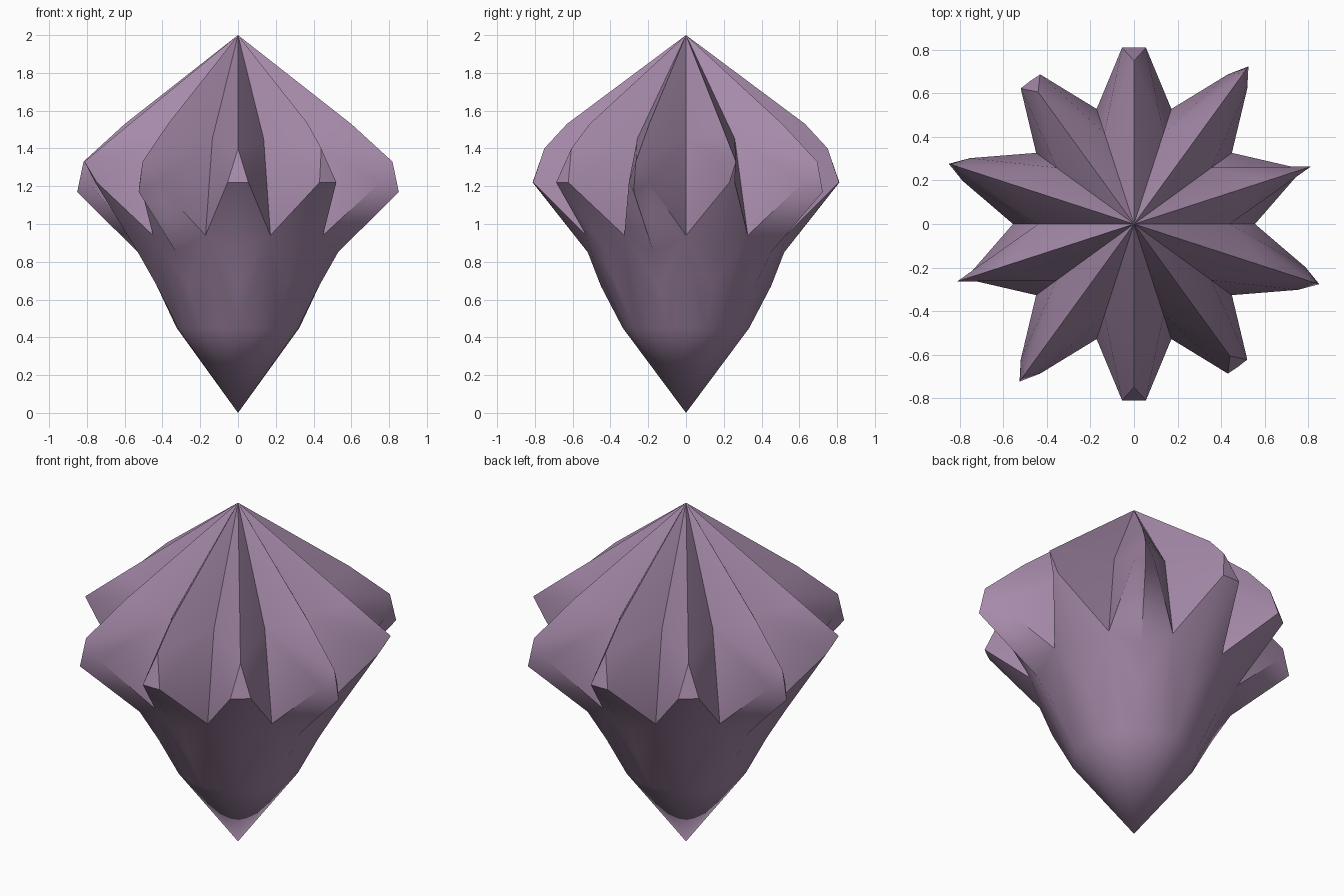
import bpy, bmesh, math

if "Cube" in bpy.data.objects:
    bpy.data.objects.remove(bpy.data.objects["Cube"])

# one flat colour
mat = bpy.data.materials.new("dusty_purple")
mat.diffuse_color = (0.38, 0.255, 0.40, 1)
mat.use_nodes = True
mat.node_tree.nodes["Principled BSDF"].inputs["Base Color"].default_value = mat.diffuse_color

# crest outlines (radius, height), top to bottom, and half width of the lobe end
LOWER = [(0.45, 0.67), (0.335, 0.45)]
POINTED = ([(0.63, 1.53), (0.86, 1.33), (0.895, 1.17), (0.557, 0.85)] + LOWER, 0.055)
BLUNT = ([(0.63, 1.53), (0.75, 1.40), (0.812, 1.22), (0.52, 0.85)] + LOWER, 0.055)
SHARP = ([(0.64, 1.50), (0.855, 1.33), (0.79, 1.22), (0.557, 0.85)] + LOWER, 0.015)
VALLEY = [(0.44, 1.45), (0.556, 0.94), (0.325, 0.45)]
LOBES = [SHARP, POINTED, BLUNT, BLUNT, POINTED]     # half turn, then repeated

bm = bmesh.new()


def polar(r, z, deg, side=0.0):
    a = math.radians(deg)
    return bm.verts.new((r * math.cos(a) - side * math.sin(a),
                         r * math.sin(a) + side * math.cos(a), z))


# crown apex, foot and the ten valleys between lobes
apex = bm.verts.new((0, 0, 2))
foot = bm.verts.new((0, 0, 0))
valleys = [[polar(r, z, 36 * i) for r, z in VALLEY] for i in range(10)]

# ten lobes, each made of two mirrored flanks
for i in range(10):
    crest, half = LOBES[i % 5]
    ang = 18 + 36 * i
    c1, c2, c3, c4, c5, c6 = [polar(r, z, ang) for r, z in crest]
    end_r = 0.79 if crest is SHARP[0] else 0.81
    for s in (-1, 1):
        v1, v2, v3 = valleys[i if s < 0 else (i + 1) % 10]
        e = polar(end_r, 1.22, ang, s * half)
        for tri in ((apex, c1, v1), (c1, c2, v1), (c2, e, v1), (v1, e, v2),
                    (c2, c3, e), (c3, c4, e), (e, c4, v2), (c4, c5, v2),
                    (c5, c6, v2), (v2, c6, v3), (v3, c6, foot)):
            bm.faces.new(tri)

bmesh.ops.recalc_face_normals(bm, faces=bm.faces)
mesh = bpy.data.meshes.new("star_gem")
bm.to_mesh(mesh)
bm.free()
gem = bpy.data.objects.new("star_gem", mesh)
bpy.context.collection.objects.link(gem)
mesh.materials.append(mat)

# soft facets with sharp creases
bpy.context.view_layer.objects.active = gem
gem.select_set(True)
bpy.ops.object.shade_smooth_by_angle(angle=math.radians(50))
